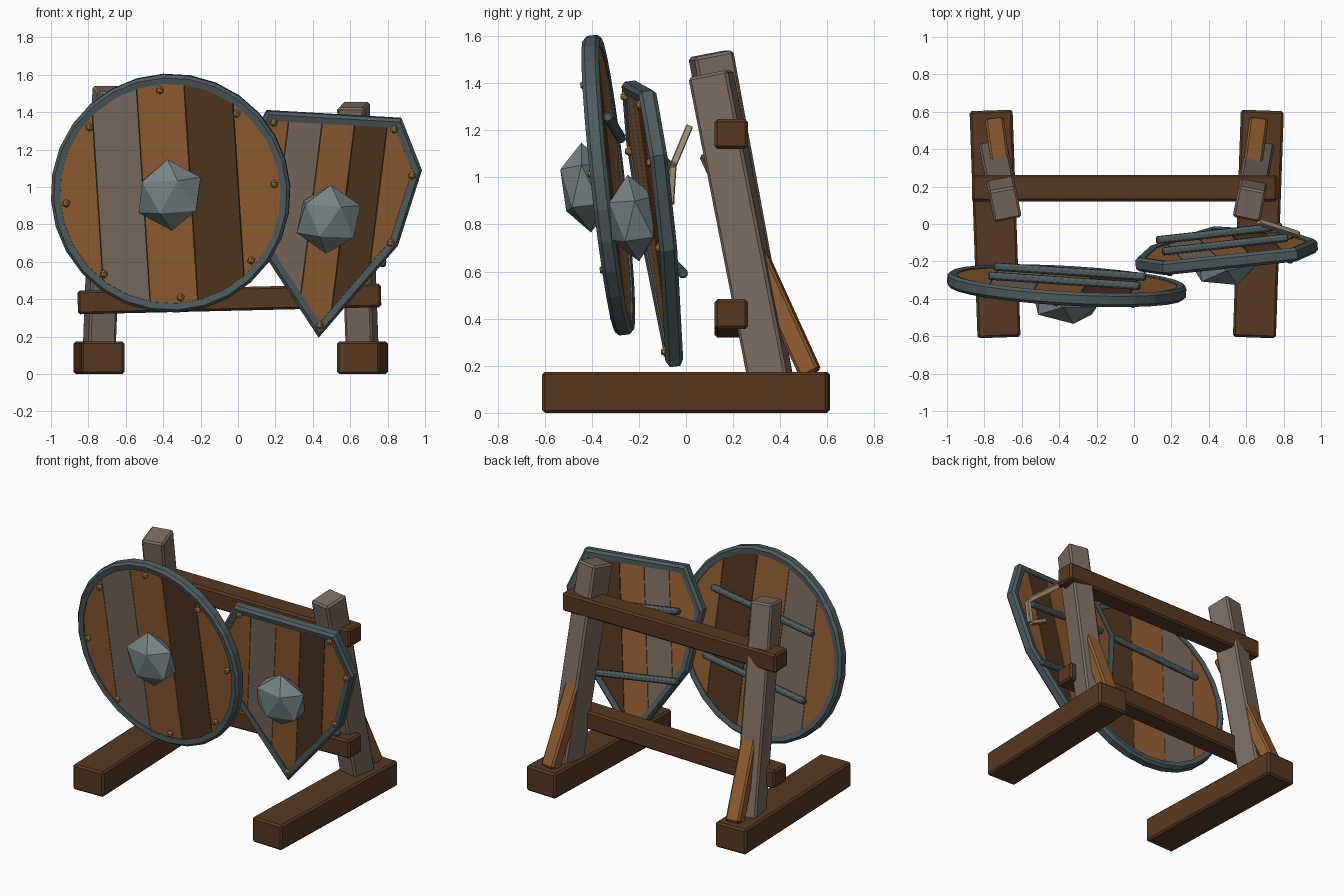
import bpy, bmesh, math
from mathutils import Matrix, Vector

if "Cube" in bpy.data.objects:
    bpy.data.objects.remove(bpy.data.objects["Cube"])

R = math.radians


def material(name, r, g, b):
    m = bpy.data.materials.new(name)
    lin = [((c / 255 + 0.055) / 1.055) ** 2.4 for c in (r, g, b)]
    m.diffuse_color = (*lin, 1)
    m.use_nodes = True
    m.node_tree.nodes["Principled BSDF"].inputs["Base Color"].default_value = m.diffuse_color
    return m


DARK = material("dark wood", 88, 57, 34)
ORANGE = material("orange wood", 146, 94, 50)
GREY = material("grey wood", 124, 108, 96)
BROWN = material("deep brown plank", 82, 55, 32)
IRON = material("dark iron", 78, 92, 94)
STEEL = material("light steel", 118, 132, 133)
BRASS = material("brass", 160, 118, 66)
TAN = material("tan leather", 172, 157, 126)


def finish(bm, name, mat, matrix=Matrix(), bevel=0):
    bmesh.ops.recalc_face_normals(bm, faces=bm.faces)
    me = bpy.data.meshes.new(name)
    bm.to_mesh(me)
    bm.free()
    me.materials.append(mat)
    ob = bpy.data.objects.new(name, me)
    ob.matrix_world = matrix
    bpy.context.collection.objects.link(ob)
    if bevel:
        mod = ob.modifiers.new("bevel", "BEVEL")
        mod.width = bevel
        mod.segments = 1
    return ob


def beam(name, p0, p1, w, d, mat, yaw=0, bevel=0.012):
    """Box along p0-p1; w is its width on the yawed x axis, d its depth."""
    p0, p1 = Vector(p0), Vector(p1)
    z = (p1 - p0).normalized()
    side = Vector((math.cos(R(yaw)), math.sin(R(yaw)), 0))
    if abs(z.x) > 0.8:
        side = Vector((0, 1, 0))
    y = z.cross(side).normalized()
    x = y.cross(z)
    mtx = Matrix((x, y, z)).transposed().to_4x4()
    mtx.translation = (p0 + p1) / 2
    bm = bmesh.new()
    bmesh.ops.create_cube(bm, size=1)
    bmesh.ops.scale(bm, vec=(w, d, (p1 - p0).length), verts=bm.verts)
    return finish(bm, name, mat, mtx, bevel)


def offset(pts, d):
    """Inset a counter-clockwise outline by d with mitred corners."""
    out = []
    for i, p in enumerate(pts):
        a = (p - pts[i - 1]).normalized()
        b = (pts[(i + 1) % len(pts)] - p).normalized()
        na, nb = Vector((-a.y, a.x)), Vector((-b.y, b.x))
        out.append(p + (na + nb) * d / (1 + na.dot(nb)))
    return out


def clip(pts, n, limit):
    """Keep the part of an outline where p.n <= limit."""
    out = []
    for i, p in enumerate(pts):
        q = pts[(i + 1) % len(pts)]
        dp, dq = p.dot(n) - limit, q.dot(n) - limit
        if dp <= 0:
            out.append(p)
        if dp * dq < 0:
            out.append(p.lerp(q, dp / (dp - dq)))
    return out


def loft(rings, closed):
    """Skin matching rings of points; closed joins the last to the first."""
    bm = bmesh.new()
    vs = [[bm.verts.new(p) for p in ring] for ring in rings]
    n = len(vs[0])
    for k in range(len(vs) if closed else len(vs) - 1):
        a, b = vs[k], vs[(k + 1) % len(vs)]
        for i in range(n):
            j = (i + 1) % n
            bm.faces.new((a[i], a[j], b[j], b[i]))
    if not closed:
        bm.faces.new(vs[0])
        bm.faces.new(vs[-1])
    return bm


def ring(pts, y):
    return [(p.x, y, p.y) for p in pts]


def shield(name, outline, loc, tilt, roll, yaw, cuts, skew, bar_skew,
           bar_len, boss_r, rivets):
    mtx = (Matrix.Translation(loc) @ Matrix.Rotation(R(yaw), 4, "Z")
           @ Matrix.Rotation(R(tilt), 4, "X") @ Matrix.Rotation(R(roll), 4, "Y"))
    # planks
    n = Vector((math.cos(R(skew)), -math.sin(R(skew))))
    board = offset(outline, 0.03)
    edges = [-9] + cuts + [9]
    for i, mat in enumerate((ORANGE, GREY, ORANGE, BROWN, ORANGE)):
        p = clip(clip(board, n, edges[i + 1] - 0.0015), -n, -edges[i] - 0.0015)
        finish(loft([ring(p, -0.025), ring(p, 0.025)], False),
               f"{name}_plank_{i + 1}", mat, mtx)
    # chamfered rim
    section = [(0, -.022), (.016, -.038), (.05, -.032),
               (.05, .032), (.016, .038), (0, .022)]
    finish(loft([ring(offset(outline, d), y) for d, y in section], True),
           f"{name}_rim", IRON, mtx)
    # faceted boss
    bm = bmesh.new()
    bmesh.ops.create_icosphere(bm, subdivisions=1, radius=1)
    bmesh.ops.scale(bm, vec=(boss_r, 0.115, boss_r), verts=bm.verts)
    finish(bm, f"{name}_boss", STEEL, mtx @ Matrix.Translation((0, -0.095, 0)))
    # rivets
    for i, p in enumerate(rivets):
        bm = bmesh.new()
        bmesh.ops.create_icosphere(bm, subdivisions=1, radius=0.023)
        finish(bm, f"{name}_rivet_{i + 1}", BRASS,
               mtx @ Matrix.Translation((p.x, -0.032, p.y)))
    # iron bars across the back
    for part, h in (("upper", 0.24), ("lower", -0.22)):
        bm = bmesh.new()
        bmesh.ops.create_cone(bm, cap_ends=True, segments=8, radius1=0.024,
                              radius2=0.024, depth=bar_len)
        finish(bm, f"{name}_{part}_back_bar", IRON,
               mtx @ Matrix.Translation((0, 0.052, h))
               @ Matrix.Rotation(R(90 + bar_skew), 4, "Y"), 0.008)


# stand: feet, leaning posts and braces on both sides
for side, s, foot_x, top_x, top_z in (("left", -1, -0.743, -0.69, 1.525),
                                      ("right", 1, 0.665, 0.617, 1.44)):
    dx = -s * math.sin(R(2)) * -0.607
    beam(f"{side}_foot", (foot_x - dx, -0.607, 0.087), (foot_x + dx, 0.607, 0.087),
         0.23, 0.174, DARK)
    beam(f"{side}_post", (foot_x, 0.367, 0.1), (top_x, 0.105, top_z),
         0.15, 0.172, GREY, -11 * s)
    beam(f"{side}_brace", (foot_x, 0.53, 0.165), (foot_x - s * 0.06, 0.10, 1.11),
         0.10, 0.09, ORANGE, -7 * s)

# cross rails
beam("upper_rail", (-0.866, 0.192, 1.184), (0.766, 0.192, 1.184), 0.142, 0.126, DARK)
beam("lower_rail", (-0.857, 0.192, 0.382), (0.765, 0.192, 0.420), 0.142, 0.126, DARK)

# round shield
circle = [Vector((math.cos(t), math.sin(t))) * 0.641
          for t in (2 * math.pi * i / 28 for i in range(28))]
studs = [Vector((math.cos(t), math.sin(t))) * 0.56
         for t in (R(2 + 45 * i) for i in range(8))]
shield("round_shield", circle, (-0.36, -0.33, 0.967), 6.3, -3.3, -3.2,
       [-0.39, -0.145, 0.11, 0.365], 0, -3, 0.82, 0.192, studs)

# pointed shield, half outline mirrored
half = [(0.49, 0.284), (0.39, -0.13)]
heater = [Vector(p) for p in
          [(0.362, 0.554), (-0.362, 0.554)] + [(-x, z) for x, z in half]
          + [(0, -0.65)] + half[::-1]]
shield("pointed_shield", heater, (0.475, -0.13, 0.84), 7.8, 3.3, 5.5,
       [-0.27, -0.09, 0.085, 0.26], 3, 3, 0.68, 0.186,
       [p * 0.895 for p in heater])

# loose leather strap behind the pointed shield
strap = [(0.70, -0.085, 0.97), (0.84, -0.065, 0.895),
         (0.872, -0.055, 1.05), (0.665, 0.012, 1.21)]
for i in range(3):
    beam(f"strap_piece_{i + 1}", strap[i], strap[i + 1], 0.035, 0.03, TAN, 0, 0.004)
